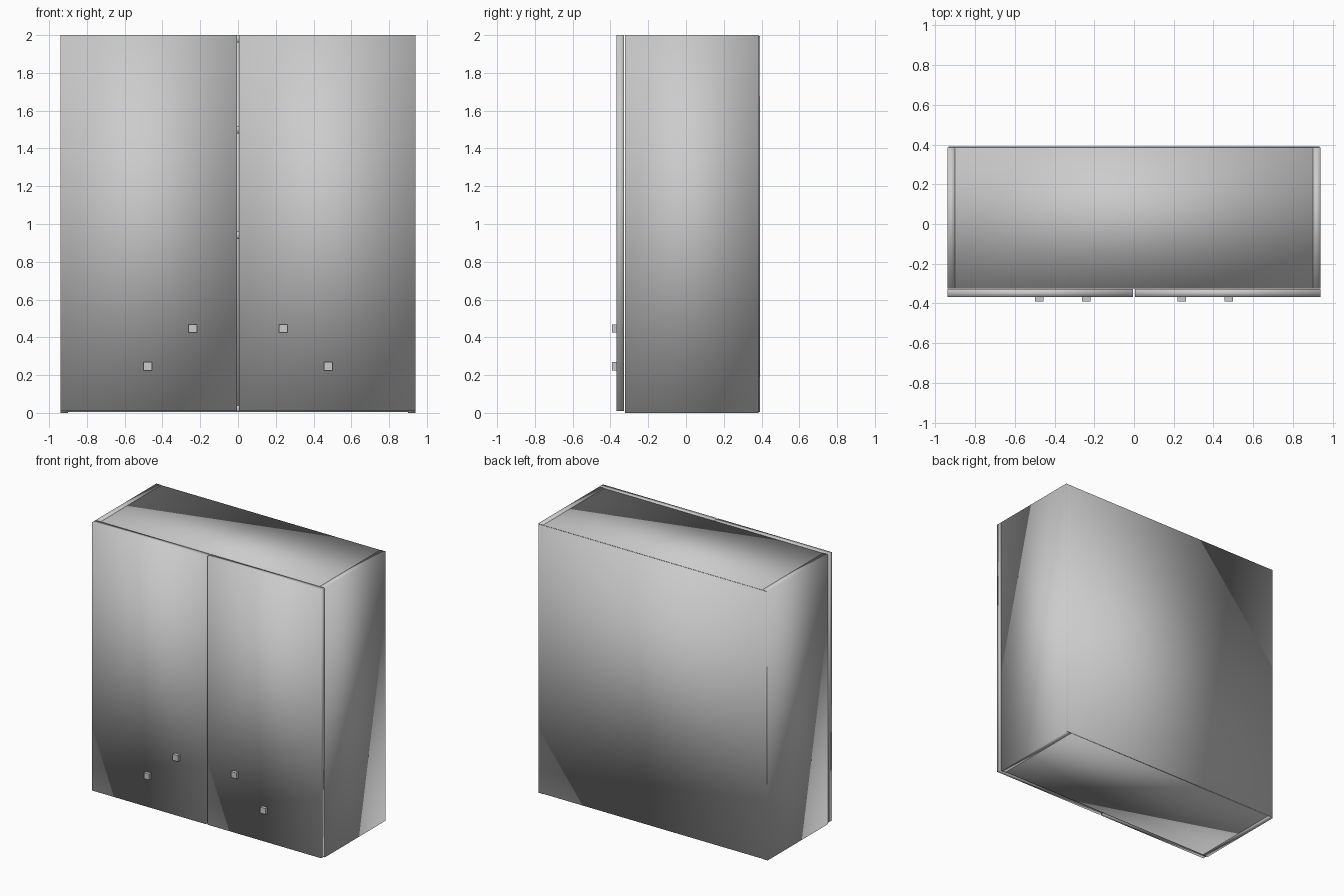
import bpy
import bmesh
from mathutils import Matrix, Vector

cube = bpy.data.objects.get("Cube")
if cube:
    bpy.data.objects.remove(cube, do_unlink=True)

grey = bpy.data.materials.new("cabinet_grey")
grey.use_nodes = True
colour = (0.6, 0.6, 0.6, 1)
grey.diffuse_color = colour
grey.node_tree.nodes["Principled BSDF"].inputs["Base Color"].default_value = colour


def panel(name, low, high, smooth=True):
    """Box between two corners, with softly shaded faces."""
    low, high = Vector(low), Vector(high)
    bm = bmesh.new()
    size = Matrix.Diagonal((*(high - low), 1))
    bmesh.ops.create_cube(bm, size=1, matrix=Matrix.Translation((low + high) / 2) @ size)
    for face in bm.faces:
        face.smooth = smooth
    mesh = bpy.data.meshes.new(name)
    bm.to_mesh(mesh)
    bm.free()
    mesh.materials.append(grey)
    obj = bpy.data.objects.new(name, mesh)
    bpy.context.collection.objects.link(obj)
    return obj


half, thick, top = 0.94, 0.04, 2.0
inner = half - thick
front, rear = -0.324, 0.385

# Carcass
for name, x in (("right_side", -half), ("left_side", inner)):
    panel(name, (x, front, 0), (x + thick, rear, top))
panel("top_panel", (-inner, front, top - thick), (inner, rear, top - 0.002))
panel("bottom_panel", (-inner, front, 0.004), (inner, rear, thick))
panel("back_panel", (-half + 0.005, rear, 0.005), (half - 0.005, 0.391, top - 0.005))

# Shelves
for name, z in (("upper_shelf", 1.48), ("middle_shelf", 0.92)):
    panel(name, (-inner, front + 0.03, z), (inner, rear, z + thick))

# Doors, with two square knobs each
for side, sign in (("right", -1), ("left", 1)):
    xs = sorted((sign * 0.006, sign * half))
    panel(side + "_door", (xs[0], -0.368, 0.01), (xs[1], front - 0.003, top))
    for level, x, z in (("upper", 0.24, 0.447), ("lower", 0.477, 0.247)):
        r = 0.022
        panel(f"{side}_{level}_knob", (sign * x - r, -0.391, z - r),
              (sign * x + r, -0.368, z + r), smooth=False)
